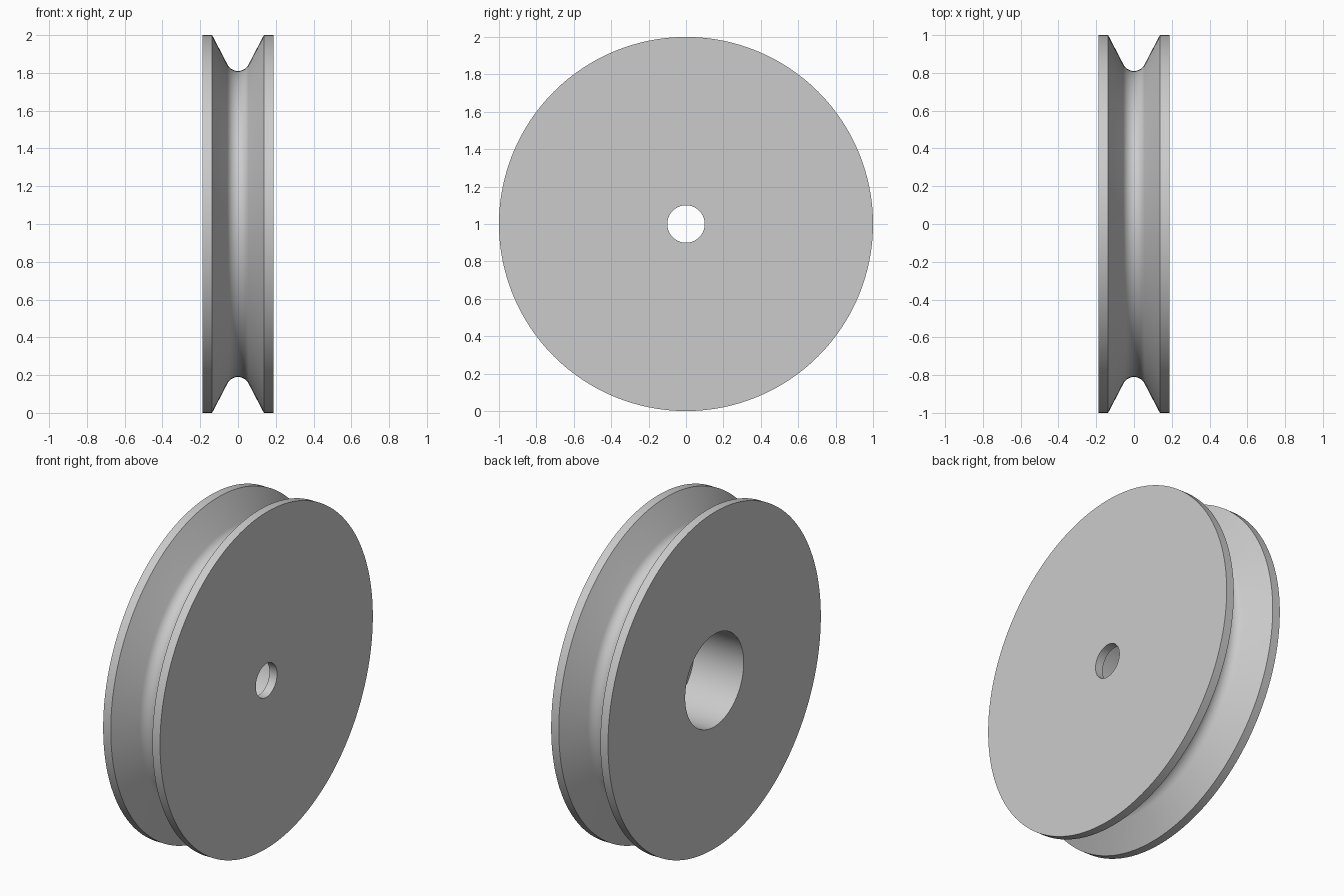
import bpy, bmesh
from math import sin, cos, tan, radians, tau
from mathutils import Vector

cube = bpy.data.objects.get("Cube")
if cube:
    bpy.data.objects.remove(cube, do_unlink=True)

HALF_WIDTH = 0.187
RIM_RADIUS = 1.0
GROOVE_BOTTOM = 0.81
GROOVE_ROUND = 0.0625      # radius of the rounded groove floor
FLANK = radians(27.5)      # flank tilt from the wheel plane
AXLE_RADIUS = 0.1
BORE_RADIUS = 0.275
WEB = 0.05                 # wall left around the axle hole
SEGMENTS = 128
ARC_STEPS = 16

# Plain grey material
grey = bpy.data.materials.new("light grey")
grey.use_nodes = True
colour = (0.6, 0.6, 0.6, 1)
grey.diffuse_color = colour
grey.node_tree.nodes["Principled BSDF"].inputs["Base Color"].default_value = colour


def groove_profile():
    """Rounded V groove as (x, radius) points from +x to -x."""
    centre = GROOVE_BOTTOM + GROOVE_ROUND
    tangent_r = centre - GROOVE_ROUND * sin(FLANK)
    lip = GROOVE_ROUND * cos(FLANK) + (RIM_RADIUS - tangent_r) * tan(FLANK)
    sweep = radians(90) - FLANK
    arc = []
    for i in range(ARC_STEPS + 1):
        a = sweep * (1 - 2 * i / ARC_STEPS)
        arc.append((GROOVE_ROUND * sin(a), centre - GROOVE_ROUND * cos(a)))
    return [(lip, RIM_RADIUS)] + arc + [(-lip, RIM_RADIUS)]


# Closed cross-section: axle hole, outer face, groove, far face, stepped bore
step = HALF_WIDTH - WEB
profile = [(HALF_WIDTH, AXLE_RADIUS), (HALF_WIDTH, RIM_RADIUS)]
profile += groove_profile()
profile += [(-HALF_WIDTH, RIM_RADIUS), (-HALF_WIDTH, BORE_RADIUS),
            (step, BORE_RADIUS), (step, AXLE_RADIUS)]

# Revolve the cross-section around the axle
bm = bmesh.new()
verts = [bm.verts.new((x, 0, 1 + r)) for x, r in profile]
edges = [bm.edges.new((v, verts[(i + 1) % len(verts)])) for i, v in enumerate(verts)]
bmesh.ops.spin(bm, geom=verts + edges, cent=Vector((0, 0, 1)), axis=Vector((1, 0, 0)),
               angle=tau, steps=SEGMENTS, use_merge=False)
bmesh.ops.remove_doubles(bm, verts=bm.verts[:], dist=0.0001)
bmesh.ops.recalc_face_normals(bm, faces=bm.faces[:])

mesh = bpy.data.meshes.new("pulley_wheel")
bm.to_mesh(mesh)
bm.free()
mesh.materials.append(grey)
wheel = bpy.data.objects.new("pulley_wheel", mesh)
bpy.context.collection.objects.link(wheel)

# Smooth round surfaces, crisp rims
bpy.ops.object.select_all(action="DESELECT")
wheel.select_set(True)
bpy.context.view_layer.objects.active = wheel
bpy.ops.object.shade_smooth_by_angle(angle=radians(30))
